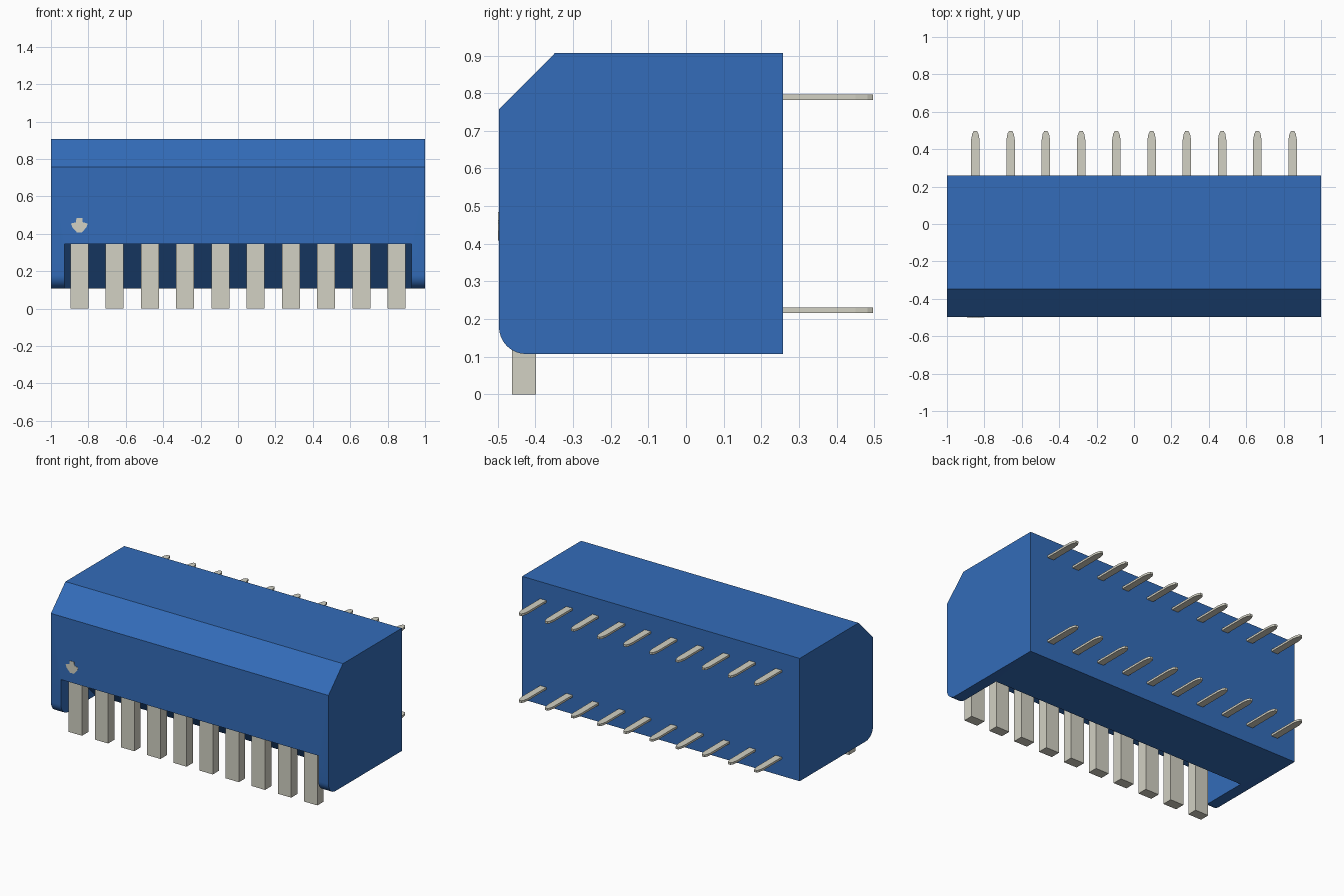
import bpy, bmesh
from math import sin, cos, pi
from mathutils import Vector

if "Cube" in bpy.data.objects:
    bpy.data.objects.remove(bpy.data.objects["Cube"])


def material(name, color):
    m = bpy.data.materials.new(name)
    m.use_nodes = True
    m.diffuse_color = color
    m.node_tree.nodes["Principled BSDF"].inputs["Base Color"].default_value = color
    return m


BLUE = material("blue plastic", (0.033, 0.151, 0.488, 1))
METAL = material("pale metal", (0.645, 0.637, 0.547, 1))


def prism(name, points, depth, mat):
    """Extrude a closed outline of 3D points along the depth vector."""
    bm = bmesh.new()
    face = bm.faces.new([bm.verts.new(p) for p in points])
    ext = bmesh.ops.extrude_face_region(bm, geom=[face])
    moved = [g for g in ext["geom"] if isinstance(g, bmesh.types.BMVert)]
    bmesh.ops.translate(bm, verts=moved, vec=Vector(depth))
    bmesh.ops.recalc_face_normals(bm, faces=bm.faces)
    mesh = bpy.data.meshes.new(name)
    bm.to_mesh(mesh)
    bm.free()
    mesh.materials.append(mat)
    obj = bpy.data.objects.new(name, mesh)
    bpy.context.collection.objects.link(obj)
    return obj


FRONT, BACK, BOTTOM, TOP = -0.497, 0.258, 0.107, 0.907
RECESS_TOP, RECESS_HALF = 0.345, 0.927
COUNT, PITCH = 10, 0.1885

# Housing: chamfered top front edge, rounded bottom front edge
R = 0.072
outline = [(BACK, BOTTOM), (BACK, TOP), (-0.348, TOP), (FRONT, 0.757)]
for i in range(9):
    a = pi + i * pi / 16
    outline.append((FRONT + R + R * cos(a), BOTTOM + R + R * sin(a)))
housing = prism("housing", [(-1, y, z) for y, z in outline], (2, 0, 0), BLUE)

# Lever recess with a sloping back wall
slot = [(-0.7, RECESS_TOP), (-0.38, RECESS_TOP), (-0.04, 0.005), (-0.7, 0.005)]
cutter = prism("recess_cutter", [(-RECESS_HALF, y, z) for y, z in slot],
               (2 * RECESS_HALF, 0, 0), BLUE)
cutter.hide_render = True
cut = housing.modifiers.new("recess", "BOOLEAN")
cut.operation = "DIFFERENCE"
cut.solver = "EXACT"
cut.object = cutter
bpy.context.view_layer.objects.active = housing
housing.select_set(True)
bpy.ops.object.modifier_apply(modifier=cut.name)
bpy.data.objects.remove(cutter)
bpy.ops.object.shade_smooth_by_angle(angle=pi / 7)

# Levers and two rows of pointed pins
half = [(0.0225, BACK - 0.01), (0.0225, 0.45), (0.017, 0.482), (0.009, 0.497)]
pin_outline = half + [(-x, y) for x, y in reversed(half)]
for n in range(COUNT):
    cx = (n - (COUNT - 1) / 2) * PITCH
    w = 0.048
    prism(f"lever_{n + 1}",
          [(cx - w, -0.463, 0), (cx + w, -0.463, 0), (cx + w, -0.398, 0), (cx - w, -0.398, 0)],
          (0, 0, RECESS_TOP), METAL)
    for row, z in (("lower", 0.216), ("upper", 0.782)):
        prism(f"{row}_pin_{n + 1}", [(cx + x, y, z) for x, y in pin_outline],
              (0, 0, 0.014), METAL)

# Small arrow mark above the first lever
side = [(0.016, 0.485), (0.018, 0.462), (0.045, 0.455), (0.038, 0.435), (0.014, 0.408)]
mark = side + [(-x, z) for x, z in reversed(side)]
prism("arrow_mark", [(-0.848 + x, FRONT - 0.002, z) for x, z in mark], (0, 0.004, 0), METAL)
